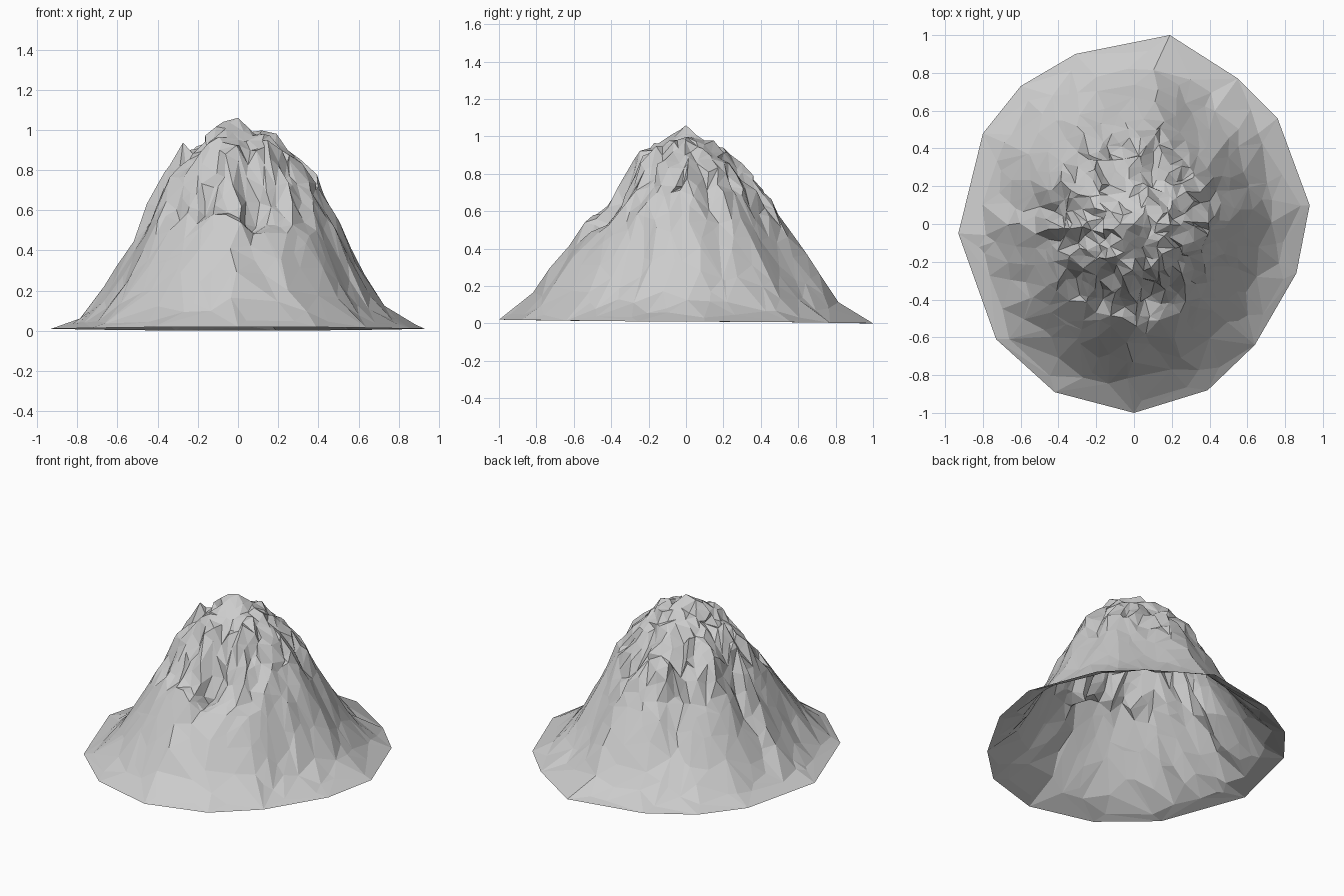
import bpy, bmesh, math, random
from mathutils import Vector, noise, geometry

if "Cube" in bpy.data.objects:
    bpy.data.objects.remove(bpy.data.objects["Cube"])
random.seed(11)

# Foot outline, counter-clockwise
RIM = [Vector(p) for p in (
    (.93, .1), (.76, .56), (.55, .77), (.19, 1), (-.31, .9), (-.6, .73), (-.8, .48),
    (-.93, -.05), (-.73, -.61), (-.42, -.89), (0, -1), (.39, -.88), (.64, -.64), (.86, -.26))]

# Slope profiles: (share of the way to the rim, height)
EAST = [(0, 1.06), (.06, 1.02), (.17, .97), (.27, .92), (.36, .84), (.43, .75),
        (.54, .55), (.67, .3), (.75, .17), (.86, .07), (1, .01)]
WEST = [(0, 1.06), (.07, 1.05), (.16, .98), (.29, .92), (.41, .83), (.48, .64),
        (.54, .53), (.68, .29), (.78, .15), (.87, .05), (1, .01)]
SOUTH = [(0, 1.06), (.07, 1), (.13, .98), (.25, .94), (.3, .87), (.37, .75), (.43, .63),
         (.55, .55), (.7, .34), (.8, .2), (.9, .08), (1, .02)]
NORTH = [(0, 1.06), (.05, 1), (.11, .95), (.18, .96), (.31, .85), (.41, .71),
         (.57, .49), (.67, .34), (.77, .19), (.86, .08), (.93, .02), (1, 0)]


def rim_radius(a):
    d = Vector((math.cos(a), math.sin(a)))
    hits = []
    for p, q in zip(RIM, RIM[1:] + RIM[:1]):
        den = d.cross(q - p)
        if den > 1e-6:
            hits.append(p.cross(q) / den)
    return min(hits)


def sample(profile, u):
    for (u0, z0), (u1, z1) in zip(profile, profile[1:]):
        if u <= u1:
            return z0 + (z1 - z0) * (u - u0) / (u1 - u0)
    return profile[-1][1]


def height(p):
    a = math.atan2(p.y, p.x)
    u = min(p.length / rim_radius(a), 1)
    c, s = math.cos(a), math.sin(a)
    z = c * c * sample(EAST if c > 0 else WEST, u) + s * s * sample(SOUTH if s < 0 else NORTH, u)
    # Gullies running down the slope, fading out at summit and foot
    fade = max(0, min(1, (u - .06) / .25, (.92 - u) / .4))
    z -= .16 * fade * abs(noise.noise(Vector((c * 3, s * 3, u * 1.5))))
    # Broken rock on the upper half
    crag = max(0, min(1, u / .1, (.6 - u) / .15))
    z += .04 * crag * noise.noise(Vector((p.x * 9, p.y * 9, 4)))
    # Chute below the front shoulder
    chute = max(0, 1 - abs(p.x - .09) / .1) * max(0, 1 - abs(p.y + .36) / .13)
    return max(z - .1 * chute, 0), crag


# Scatter points in rings: wide facets low down, fine ones in the crags
points = [Vector((0, 0))] + RIM
u = .91
while u > .03:
    gap = .055 + .32 * max(0, u - .45)
    count = max(5, round(math.tau * u / gap))
    start = random.random()
    for i in range(count):
        a = math.tau * (i + start + random.uniform(-.3, .3)) / count
        v = min(.95, u + random.uniform(-.35, .35) * gap)
        points.append(Vector((math.cos(a), math.sin(a))) * rim_radius(a) * v)
    u -= .05 + .06 * max(0, u - .45)

flat, _, tris, *_ = geometry.delaunay_2d_cdt(points, [], [], 0, 1e-5)

# Raise the sheet into a mountain, with jagged ledges near the top
bm = bmesh.new()
verts = []
for p in flat:
    z, crag = height(p)
    x, y = p
    if p.length > .06:
        x += random.uniform(-.022, .022) * crag
        y += random.uniform(-.022, .022) * crag
        z += random.uniform(-.012, .012) * crag
    verts.append(bm.verts.new((x, y, z)))
for t in tris:
    bm.faces.new([verts[i] for i in t])
bm.normal_update()
if sum(f.normal.z for f in bm.faces) < 0:
    bmesh.ops.reverse_faces(bm, faces=bm.faces[:])

mesh = bpy.data.meshes.new("mountain")
bm.to_mesh(mesh)
bm.free()
mountain = bpy.data.objects.new("mountain", mesh)
bpy.context.collection.objects.link(mountain)

# Plain grey rock
rock = bpy.data.materials.new("grey rock")
rock.use_nodes = True
colour = (.6, .6, .6, 1)
rock.diffuse_color = colour
rock.node_tree.nodes["Principled BSDF"].inputs["Base Color"].default_value = colour
mesh.materials.append(rock)
